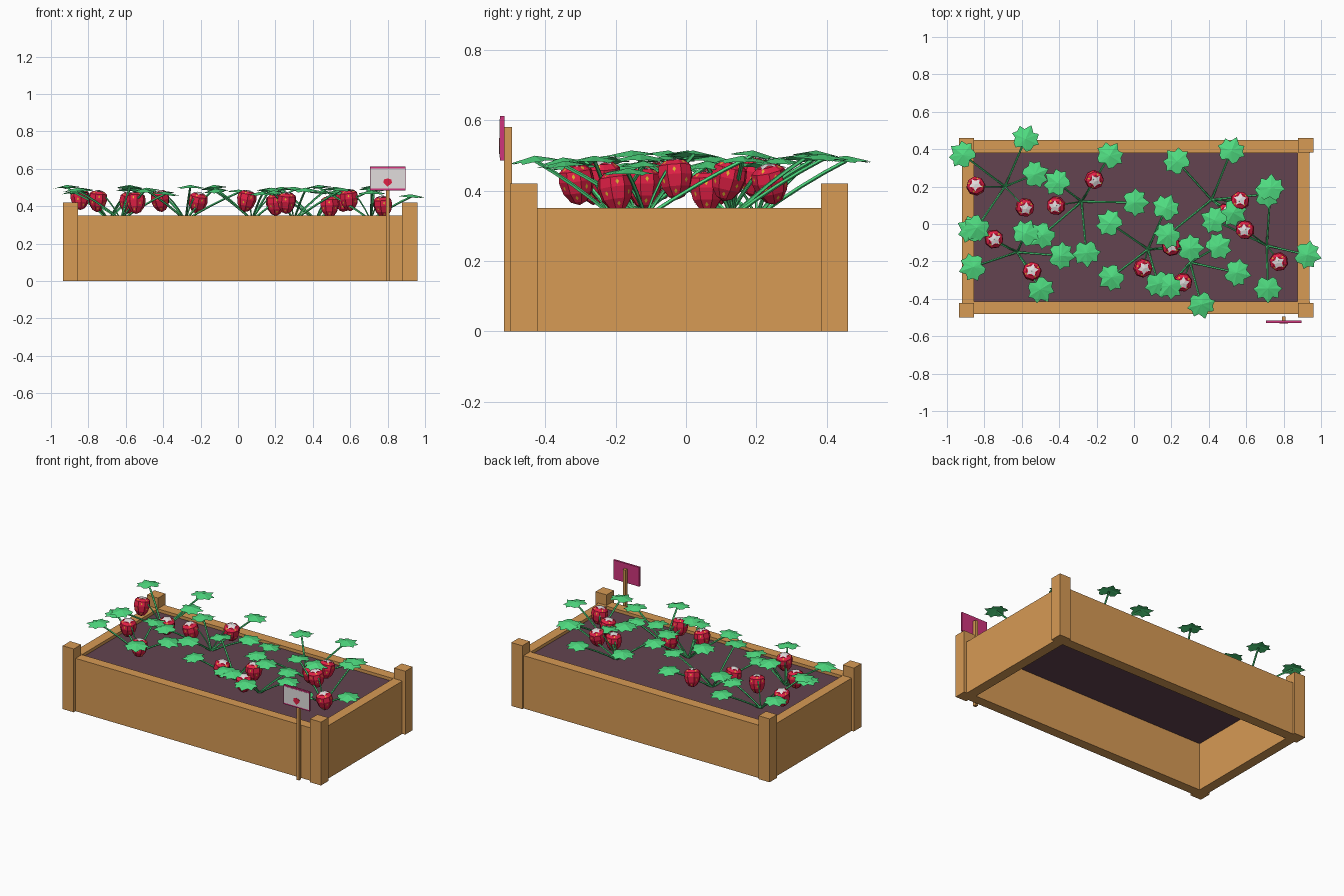
import bpy, bmesh, math, random
from mathutils import Vector, Matrix

if "Cube" in bpy.data.objects:
    bpy.data.objects.remove(bpy.data.objects["Cube"])

random.seed(4)


def material(name, rgb):
    m = bpy.data.materials.new(name)
    m.diffuse_color = (*rgb, 1)
    m.use_nodes = True
    m.node_tree.nodes["Principled BSDF"].inputs["Base Color"].default_value = m.diffuse_color
    return m


WOOD = material("wood", (0.68, 0.325, 0.09))
SOIL = material("soil", (0.125, 0.057, 0.08))
LEAF = material("leaf green", (0.08, 0.72, 0.22))
RED = material("berry red", (0.75, 0.014, 0.06))
GOLD = material("seed gold", (0.75, 0.45, 0.03))
WHITE = material("off white", (0.75, 0.72, 0.72))
PINK = material("sign pink", (0.62, 0.035, 0.2))


def finish(name, bm, *mats):
    me = bpy.data.meshes.new(name)
    bm.to_mesh(me)
    bm.free()
    for m in mats:
        me.materials.append(m)
    ob = bpy.data.objects.new(name, me)
    bpy.context.collection.objects.link(ob)
    return ob


def box(name, x0, x1, y0, y1, z0, z1, mat):
    bm = bmesh.new()
    bmesh.ops.create_cube(bm, size=1)
    for v in bm.verts:
        v.co = ((x0 + x1) / 2 + v.co.x * (x1 - x0), (y0 + y1) / 2 + v.co.y * (y1 - y0),
                (z0 + z1) / 2 + v.co.z * (z1 - z0))
    return finish(name, bm, mat)


# planter: boards, posts and soil
box("front_board", -0.92, 0.94, -0.48, -0.415, 0, 0.35, WOOD)
box("back_board", -0.92, 0.94, 0.38, 0.448, 0, 0.35, WOOD)
box("left_board", -0.92, -0.855, -0.415, 0.38, 0, 0.35, WOOD)
box("right_board", 0.873, 0.938, -0.415, 0.38, 0, 0.35, WOOD)
for sx, x in (("left", -0.936), ("right", 0.878)):
    for sy, y in (("front", -0.5), ("back", 0.383)):
        box(f"{sy}_{sx}_post", x, x + 0.081, y, y + 0.078, 0, 0.42, WOOD)
box("soil", -0.856, 0.874, -0.416, 0.381, 0.315, 0.33, SOIL)

# sign: stake, board, pale panel and a small painted berry with a leaf
box("sign_stake", 0.79, 0.81, -0.517, -0.495, 0, 0.58, WOOD)
box("sign_board", 0.705, 0.895, -0.529, -0.516, 0.485, 0.612, PINK)
box("sign_panel", 0.708, 0.892, -0.530, -0.528, 0.494, 0.603, WHITE)


def sign_plate(name, pts, mat):
    bm = bmesh.new()
    f = bm.faces.new([bm.verts.new((0.80 + x, -0.5315, 0.53 + z)) for x, z in pts])
    g = bmesh.ops.extrude_face_region(bm, geom=[f])["geom"]
    bmesh.ops.translate(bm, vec=(0, 0.002, 0), verts=[v for v in g if isinstance(v, bmesh.types.BMVert)])
    bmesh.ops.recalc_face_normals(bm, faces=bm.faces)
    finish(name, bm, mat)


sign_plate("sign_berry", [(-0.02, 0.013), (-0.023, -0.004), (0, -0.026), (0.023, -0.004), (0.02, 0.013), (0, 0.019)], RED)

# leaf: jagged fan, ridge raised in the middle (u outward, v sideways)
HALF = [(-0.062, 0.03), (-0.045, 0.05), (-0.015, 0.055), (0.0, 0.078), (0.02, 0.058),
        (0.052, 0.055), (0.046, 0.026)]
OUTLINE = [(-0.045, 0)] + HALF + [(0.08, 0)] + [(u, -v) for u, v in reversed(HALF)]


def add_leaf(bm, base, tip):
    d = Vector((tip[0] - base[0], tip[1] - base[1], 0)).normalized()
    s = Vector((-d.y, d.x, 0))
    c = Vector(tip)
    droop = random.uniform(0.12, 0.25)
    top = bm.verts.new(c + Vector((0, 0, 0.014)))
    ring = [bm.verts.new(c + d * u + s * v + Vector((0, 0, 0.008 - droop * max(u, 0) - 0.14 * abs(v))))
            for u, v in OUTLINE]
    for a, b in zip(ring, ring[1:] + ring[:1]):
        bm.faces.new((top, a, b)).normal_update()


def add_tube(bm, pts, r):
    # thin five-sided stem swept along a path
    prev = None
    for i, p in enumerate(pts):
        t = (pts[min(i + 1, len(pts) - 1)] - pts[max(i - 1, 0)]).normalized()
        a = t.orthogonal().normalized() if prev is None else (side - t * side.dot(t)).normalized()
        side, b = a, t.cross(a)
        ring = [bm.verts.new(p + (a * math.cos(k * math.tau / 5) + b * math.sin(k * math.tau / 5)) * r)
                for k in range(5)]
        if prev:
            for k in range(5):
                bm.faces.new((prev[k], prev[(k + 1) % 5], ring[(k + 1) % 5], ring[k]))
        prev = ring


def arc(a, b, lift):
    a, b = Vector(a), Vector(b)
    mid = (a + b) / 2 + Vector((0, 0, lift))
    return [a * (1 - t) ** 2 + mid * 2 * t * (1 - t) + b * t * t for t in (0, 0.25, 0.5, 0.75, 1)]


# berry: eight-sided lathe with tip down, seed plates and a pale star cap
PROFILE = [(0.030, 0.050), (0.048, 0.036), (0.052, 0.008), (0.043, -0.026), (0.024, -0.052)]


def add_berry(bm, pos):
    n = 8
    M = Matrix.Translation(pos) @ Matrix.Rotation(random.uniform(-0.25, 0.25), 4, 'X') @ \
        Matrix.Rotation(random.uniform(-0.25, 0.25), 4, 'Y') @ Matrix.Rotation(random.random(), 4, 'Z')

    def P(r, k, z):
        return Vector((r * math.cos(k * math.tau / n), r * math.sin(k * math.tau / n), z))
    rings = [[bm.verts.new(M @ P(r, k, z)) for k in range(n)] for r, z in PROFILE]
    bm.faces.new(rings[0])
    tip = bm.verts.new(M @ Vector((0, 0, -0.062)))
    for k in range(n):
        bm.faces.new((tip, rings[-1][(k + 1) % n], rings[-1][k]))
        for j in range(len(rings) - 1):
            a, b = rings[j], rings[j + 1]
            f = bm.faces.new((a[k], b[k], b[(k + 1) % n], a[(k + 1) % n]))
            f.normal_update()
            if (k + j) % 2 == 0:
                c, nn = f.calc_center_median(), f.normal
                up = (M.to_3x3() @ Vector((0, 0, 1)))
                up = (up - nn * up.dot(nn)).normalized()
                w = up.cross(nn)
                vs = [bm.verts.new(c + nn * 0.0012 + q) for q in (up * 0.008, w * -0.005, up * -0.008, w * 0.005)]
                bm.faces.new(vs).material_index = 1
    hub = bm.verts.new(M @ Vector((0, 0, 0.058)))
    star = [bm.verts.new(M @ Vector((r * math.cos(i * math.tau / 10), r * math.sin(i * math.tau / 10), z)))
            for i in range(10) for r, z in [((0.036, 0.049), (0.02, 0.054))[i % 2]]]
    for a, b in zip(star, star[1:] + star[:1]):
        bm.faces.new((hub, a, b)).material_index = 2


# each plant: crown, leaves (x, y, z), berries (x, y, z)
PLANTS = [
    ((-0.69, 0.20), [(-0.915, 0.37, 0.50), (-0.58, 0.455, 0.485), (-0.53, 0.265, 0.48), (-0.84, -0.02, 0.485)],
     [(-0.845, 0.20, 0.44), (-0.585, 0.09, 0.42)]),
    ((-0.28, 0.12), [(-0.13, 0.365, 0.49), (0.005, 0.115, 0.475), (-0.255, -0.155, 0.50), (-0.41, 0.22, 0.47),
                     (-0.49, -0.06, 0.485)], [(-0.215, 0.24, 0.42), (-0.415, 0.10, 0.43)]),
    ((-0.625, -0.15), [(-0.86, -0.23, 0.485), (-0.50, -0.35, 0.48), (-0.39, -0.17, 0.465), (-0.58, -0.05, 0.50),
                       (-0.87, -0.03, 0.47)], [(-0.75, -0.08, 0.43), (-0.545, -0.255, 0.42)]),
    ((0.075, -0.135), [(-0.13, 0.005, 0.50), (-0.12, -0.285, 0.48), (0.13, -0.32, 0.465), (0.30, -0.13, 0.49),
                       (0.17, 0.085, 0.485)], [(0.045, -0.235, 0.43), (0.20, -0.12, 0.41)]),
    ((0.415, 0.13), [(0.23, 0.335, 0.49), (0.52, 0.39, 0.49), (0.71, 0.16, 0.485), (0.53, 0.06, 0.47),
                     (0.18, -0.06, 0.485)], [(0.565, 0.12, 0.43), (0.49, 0.06, 0.40)]),
    ((0.71, -0.115), [(0.73, 0.19, 0.50), (0.925, -0.165, 0.45), (0.715, -0.345, 0.47), (0.43, 0.02, 0.50)],
     [(0.595, -0.03, 0.435), (0.775, -0.20, 0.40)]),
    ((0.30, -0.205), [(0.36, -0.43, 0.485), (0.55, -0.26, 0.485), (0.45, -0.12, 0.47), (0.19, -0.33, 0.47)],
     [(0.26, -0.31, 0.42)]),
]
for i, (crown, leaves, berries) in enumerate(PLANTS, 1):
    root = (*crown, 0.325)
    lf, st, be = bmesh.new(), bmesh.new(), bmesh.new()
    for p in leaves:
        add_leaf(lf, root, p)
        add_tube(st, arc(root, p, 0.015), 0.006)
    for p in berries:
        add_berry(be, p)
        add_tube(st, arc(root, (p[0], p[1], p[2] + 0.055), 0.04), 0.004)
    for f in lf.faces:
        if f.normal.z < 0:
            f.normal_flip()
    finish(f"plant_{i}_leaves", lf, LEAF)
    finish(f"plant_{i}_stems", st, LEAF)
    finish(f"plant_{i}_berries", be, RED, GOLD, WHITE)
